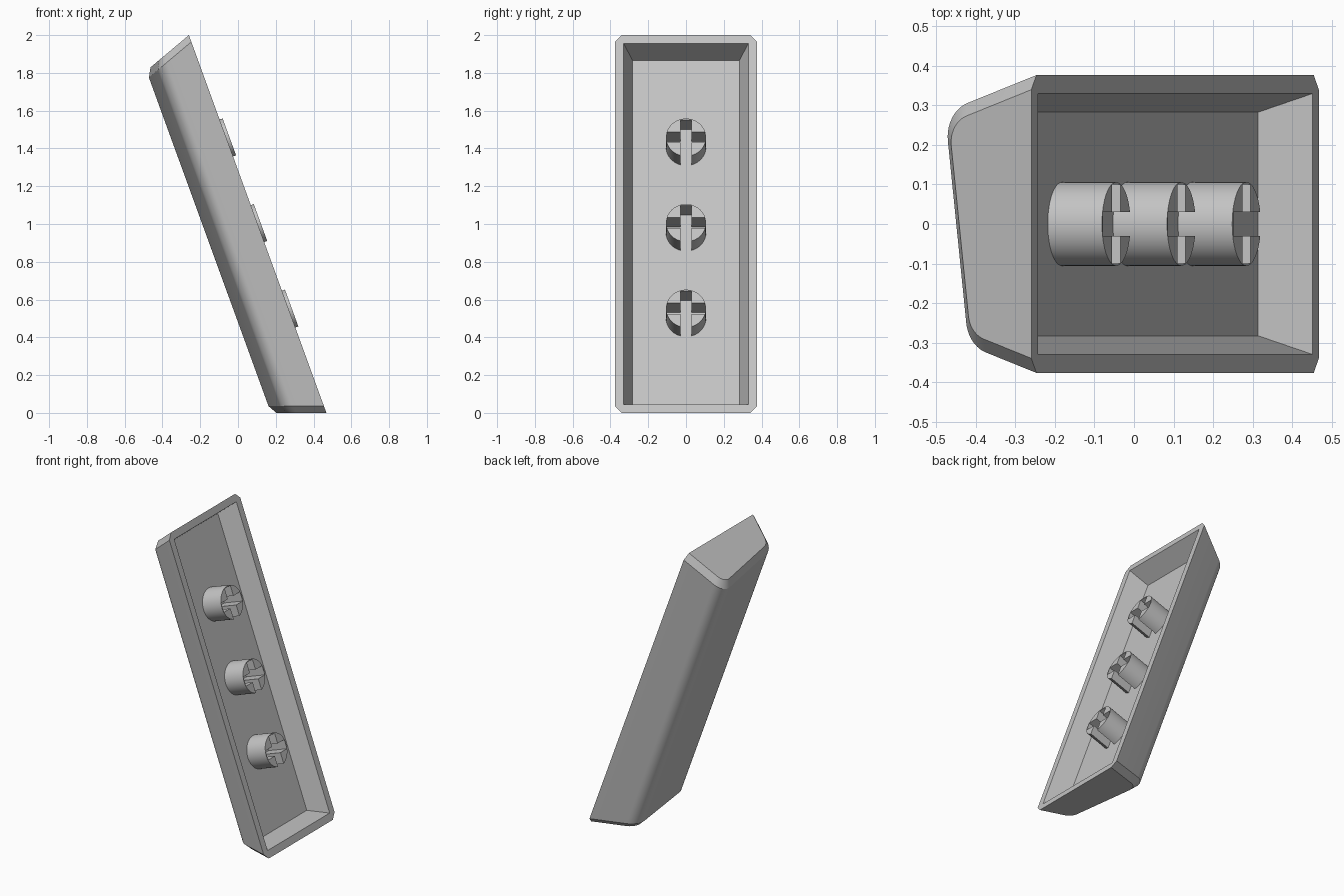
import bpy, bmesh, math
from mathutils import Vector, Matrix

if bpy.data.objects.get("Cube"):
    bpy.data.objects.remove(bpy.data.objects["Cube"])

# Local frame: X along the cap, Y across, Z out of the open side (rim at Z = 0)
TILT = math.radians(70)
FRAME = Matrix.Translation((0.104, 0, 1.0)) @ Matrix.Rotation(TILT, 4, 'Y')
HALF = 1.0642          # half length of the rim
END_SLOPE = 0.364      # taper of both ends
FLOOR = -0.129         # cavity floor

grey = bpy.data.materials.new("light_grey")
grey.use_nodes = True
COLOUR = (0.55, 0.55, 0.55, 1)
grey.diffuse_color = COLOUR
grey.node_tree.nodes["Principled BSDF"].inputs["Base Color"].default_value = COLOUR


def make_object(name, bm):
    bmesh.ops.recalc_face_normals(bm, faces=bm.faces)
    mesh = bpy.data.meshes.new(name)
    bm.to_mesh(mesh)
    bm.free()
    mesh.materials.append(grey)
    obj = bpy.data.objects.new(name, mesh)
    bpy.context.collection.objects.link(obj)
    obj.matrix_world = FRAME
    return obj


def loft(loops):
    """Skin closed loops of points and cap both ends."""
    bm = bmesh.new()
    rings = [[bm.verts.new(p) for p in loop] for loop in loops]
    for a, b in zip(rings, rings[1:]):
        for i in range(len(a)):
            j = (i + 1) % len(a)
            bm.faces.new((a[i], a[j], b[j], b[i]))
    bm.faces.new(rings[0])
    bm.faces.new(rings[-1])
    return bm


def fillet(before, corner, after, radius, steps=10):
    """Arc that rounds one corner of a flat profile."""
    a, b = (before - corner).normalized(), (after - corner).normalized()
    half = a.angle(b) / 2
    centre = corner + (a + b).normalized() * radius / math.sin(half)
    start = corner + a * radius / math.tan(half) - centre
    end = corner + b * radius / math.tan(half) - centre
    sweep = start.angle_signed(end)
    return [centre + Matrix.Rotation(-sweep * k / steps, 2) @ start
            for k in range(steps + 1)]


def cross_section(half_width, depth, radius, slope=0.33, lean=0.124):
    """Slanted-top profile as (across, depth) points."""
    y1 = (half_width - slope * depth) / (1 + slope * lean)
    y2 = -(half_width - slope * depth) / (1 - slope * lean)
    right, left = Vector((half_width, 0)), Vector((-half_width, 0))
    top_r, top_l = (Vector((y, depth + lean * y)) for y in (y1, y2))
    return ([right] + fillet(right, top_r, top_l, radius)
            + fillet(top_r, top_l, left, radius) + [left])


def place(section, sign, inset):
    return [(sign * (HALF - inset - END_SLOPE * d), y, -d) for y, d in section]


def box(x0, x1, y0, y1, z0, z1):
    return loft([[(x0, y0, z), (x1, y0, z), (x1, y1, z), (x0, y1, z)]
                 for z in (z0, z1)])


def cut(target, cutters):
    for cutter in cutters:
        cutter.hide_render = True
        mod = target.modifiers.new("cut", 'BOOLEAN')
        mod.object, mod.operation, mod.solver = cutter, 'DIFFERENCE', 'EXACT'
    bpy.context.view_layer.update()
    baked = bpy.data.meshes.new_from_object(
        target.evaluated_get(bpy.context.evaluated_depsgraph_get()))
    target.modifiers.clear()
    target.data = baked
    for cutter in cutters:
        bpy.data.objects.remove(cutter)


def smooth(obj):
    bpy.ops.object.select_all(action='DESELECT')
    obj.select_set(True)
    bpy.context.view_layer.objects.active = obj
    bpy.ops.object.shade_smooth_by_angle(angle=math.radians(22))


# Shell: full section between two chamfered, tapered ends
body = cross_section(0.377, 0.249, 0.09)
cap_end = cross_section(0.34, 0.224, 0.07)
shell = make_object("cap_shell", loft([
    place(cap_end, -1, 0), place(body, -1, 0.038),
    place(body, 1, 0.038), place(cap_end, 1, 0)]))

# Cavity: tapered pocket, extended slightly past the rim for a clean cut
TAPER = 0.047 / 0.129


def pocket_loop(z):
    x, y = HALF - 0.048 + TAPER * z, 0.33 + TAPER * z
    return [(-x, -y, z), (x, -y, z), (x, y, z), (-x, y, z)]


cut(shell, [make_object("cavity_cutter", loft([pocket_loop(FLOOR), pocket_loop(0.03)]))])
smooth(shell)

# Mounting stems: round posts with a cross slot open at the lower end
TOP, R, SLOT = 0.017, 0.106, 0.03
for name, x in (("upper_stem", -0.482), ("middle_stem", 0), ("lower_stem", 0.482)):
    ring = [(x + R * math.cos(a), R * math.sin(a))
            for a in (math.tau * i / 48 for i in range(48))]
    stem = make_object(name, loft([[(px, py, z) for px, py in ring]
                                   for z in (FLOOR - 0.005, TOP)]))
    cut(stem, [
        make_object("long_slot", box(x - 0.098, x + 0.15, -SLOT, SLOT, FLOOR, 0.1)),
        make_object("cross_slot", box(x - SLOT, x + SLOT, -0.1, 0.1, FLOOR, 0.1))])
    smooth(stem)
